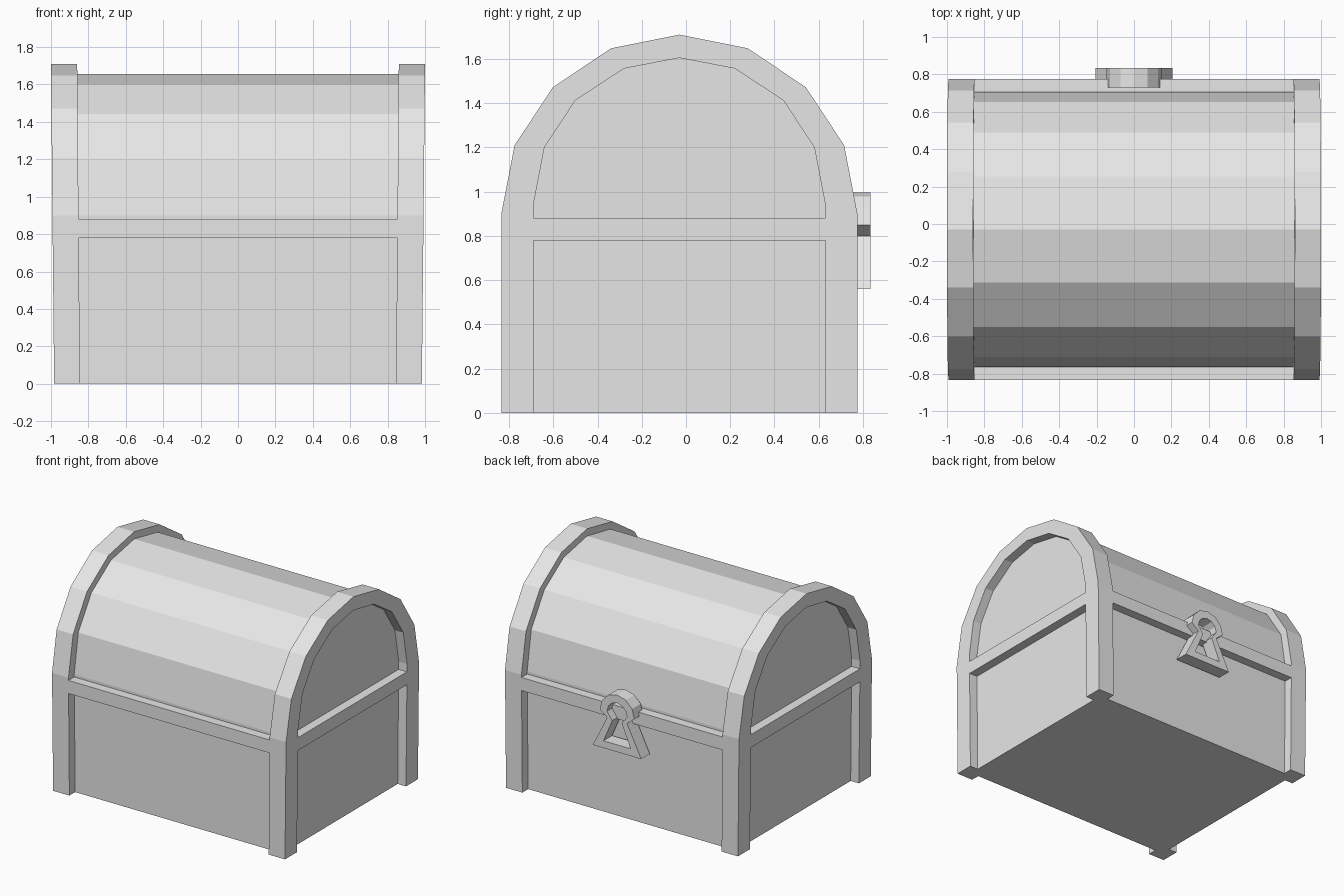
import bpy, bmesh, math

cube = bpy.data.objects.get("Cube")
if cube:
    bpy.data.objects.remove(cube, do_unlink=True)

grey = bpy.data.materials.new("light_grey")
grey.use_nodes = True
COLOUR = (0.8, 0.8, 0.8, 1)
grey.diffuse_color = COLOUR
grey.node_tree.nodes["Principled BSDF"].inputs["Base Color"].default_value = COLOUR

BODY_Y = -0.03   # body centre, leaving room for the lock


def flare(x, y, z):
    """The body widens slightly towards the top."""
    return (x * (1 + 0.0102 * z), y + BODY_Y, z)


def finish(name, bm):
    bmesh.ops.recalc_face_normals(bm, faces=bm.faces)
    mesh = bpy.data.meshes.new(name)
    bm.to_mesh(mesh)
    bm.free()
    mesh.materials.append(grey)
    obj = bpy.data.objects.new(name, mesh)
    bpy.context.scene.collection.objects.link(obj)
    return obj


def mirrored(half):
    """Complete a half outline that ends on the centre line."""
    return half + [(-a, z) for a, z in reversed(half[:-1])]


def prism(name, outline, x0, x1):
    bm = bmesh.new()
    ends = [[bm.verts.new(flare(x, y, z)) for y, z in outline] for x in (x0, x1)]
    for end in ends:
        bm.faces.new(end)
    for i in range(len(outline)):
        j = (i + 1) % len(outline)
        bm.faces.new((ends[0][i], ends[0][j], ends[1][j], ends[1][i]))
    return finish(name, bm)


def frame(name, outer, inner, d0, d1, place, closed):
    """Band between two outlines, with thickness from d0 to d1."""
    bm = bmesh.new()
    loops = [[bm.verts.new(place(d, a, z)) for a, z in line]
             for line, d in ((outer, d0), (outer, d1), (inner, d1), (inner, d0))]
    n = len(outer)
    for i in range(n if closed else n - 1):
        j = (i + 1) % n
        for k in range(4):
            p, q = loops[k], loops[(k + 1) % 4]
            bm.faces.new((p[i], p[j], q[j], q[i]))
    if not closed:
        for i in (0, n - 1):
            bm.faces.new([loop[i] for loop in loops])
    return finish(name, bm)


def rect(y0, y1, z0, z1):
    return [(y0, z0), (y1, z0), (y1, z1), (y0, z1)]


# Recessed body with faceted barrel lid
core = mirrored([(0.735, 0), (0.735, 0.9), (0.682, 1.2), (0.52, 1.443),
                 (0.283, 1.6), (0, 1.655)])
prism("chest_body", core, -0.913, 0.913)

# Arched end frames with legs, and rails joining the legs
outer = mirrored([(0.805, 0), (0.805, 0.9), (0.745, 1.21), (0.572, 1.472),
                  (0.31, 1.648), (0, 1.71)])
inner = mirrored([(0.66, 0), (0.66, 0.94), (0.61, 1.2), (0.47, 1.413),
                  (0.25, 1.557), (0, 1.605)])
for side, s in (("left", 1), ("right", -1)):
    frame(side + "_end_frame", outer, inner, s * 0.845, s * 0.983, flare, False)
    prism(side + "_rail", rect(-0.66, 0.66, 0.78, 0.88), s * 0.88, s * 0.983)
for side, s in (("back", 1), ("front", -1)):
    prism(side + "_rail", rect(s * 0.7, s * 0.805, 0.78, 0.88), -0.845, 0.845)


# Keyhole-shaped lock plate
def keyhole(radius, neck, neck_z, foot, foot_z):
    head = [(radius * math.cos(math.radians(a)), 0.85 + radius * math.sin(math.radians(a)))
            for a in (0, 30, 60, 90)]
    return mirrored([(foot, foot_z), (neck, neck_z)] + head)


frame("lock_plate", keyhole(0.147, 0.085, 0.8, 0.205, 0.56),
      keyhole(0.085, 0.04, 0.79, 0.115, 0.615), 0.73, 0.835,
      lambda y, x, z: (x, y, z), True)
